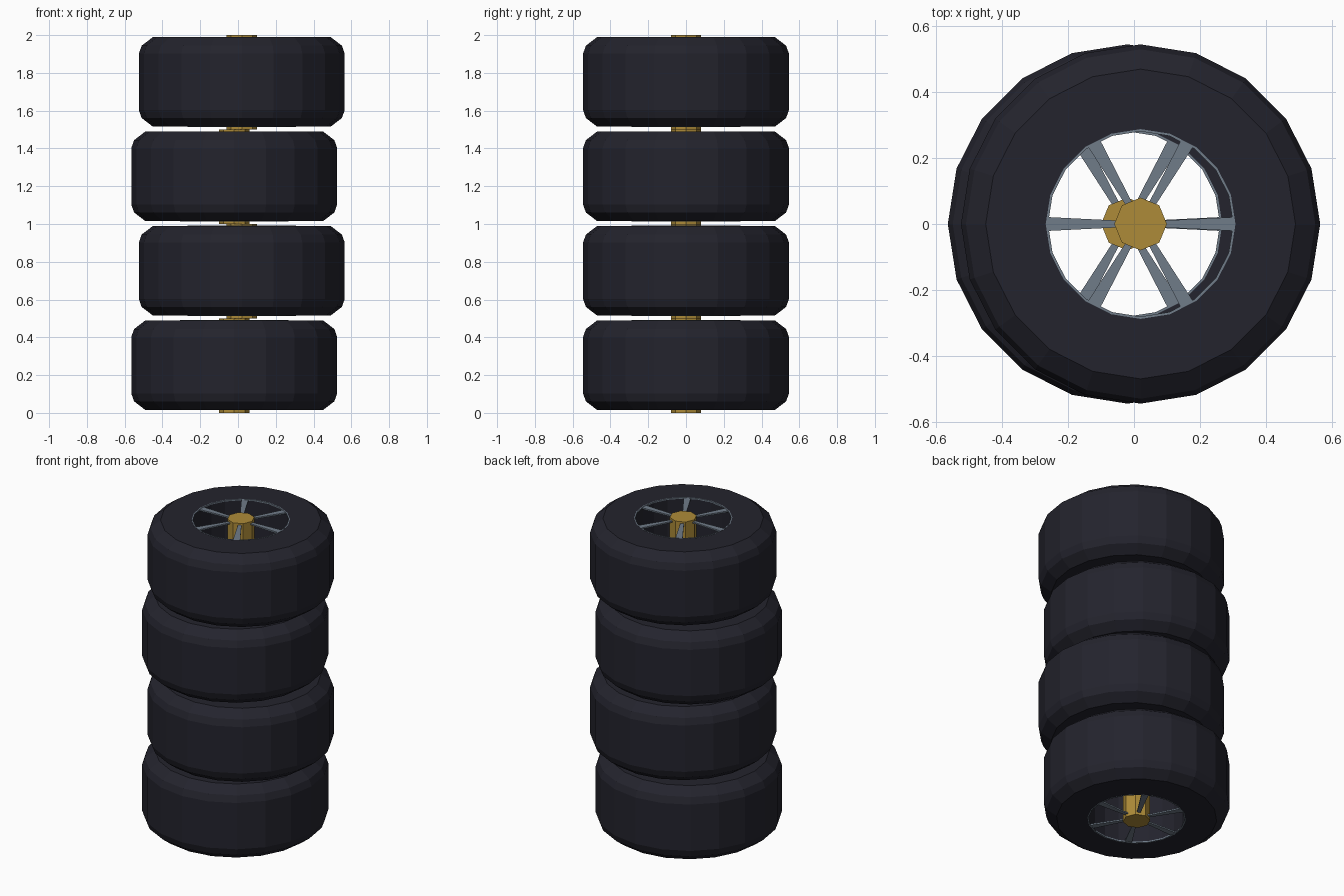
import bpy, bmesh
from math import cos, sin, pi

cube = bpy.data.objects.get("Cube")
if cube:
    bpy.data.objects.remove(cube, do_unlink=True)


def make_material(name, rgb):
    mat = bpy.data.materials.new(name)
    mat.use_nodes = True
    color = (*rgb, 1.0)
    mat.diffuse_color = color
    mat.node_tree.nodes["Principled BSDF"].inputs["Base Color"].default_value = color
    return mat


rubber = make_material("dark rubber", (0.017, 0.017, 0.026))
steel = make_material("blue grey steel", (0.16, 0.20, 0.25))
brass = make_material("brass", (0.42, 0.26, 0.04))


def finish(bm, name, mat):
    bmesh.ops.recalc_face_normals(bm, faces=bm.faces)
    mesh = bpy.data.meshes.new(name)
    bm.to_mesh(mesh)
    bm.free()
    mesh.materials.append(mat)
    return mesh


def lathe(name, profile, sides, mat):
    """Spin a closed (radius, height) loop around z."""
    bm = bmesh.new()
    rings = [[bm.verts.new((r * cos(2 * pi * i / sides), r * sin(2 * pi * i / sides), z))
              for r, z in profile] for i in range(sides)]
    n = len(profile)
    for i in range(sides):
        a, b = rings[i], rings[(i + 1) % sides]
        for j in range(n):
            k = (j + 1) % n
            bm.faces.new((a[j], b[j], b[k], a[k]))
    return finish(bm, name, mat)


def hub_mesh(radius, height):
    bm = bmesh.new()
    bmesh.ops.create_cone(bm, cap_ends=True, segments=8, radius1=radius,
                          radius2=radius, depth=height)
    # Turn the octagon so a corner points along +x
    first = max(bm.verts, key=lambda v: v.co.x).co
    if abs(first.y) > 0.01:
        for v in bm.verts:
            x, y, c = v.co.x, v.co.y, pi / 8
            v.co.x, v.co.y = x * cos(c) - y * sin(c), x * sin(c) + y * cos(c)
    bmesh.ops.translate(bm, verts=bm.verts, vec=(0, 0, height / 2))
    return finish(bm, "hub", brass)


def spokes_mesh(z_low, z_high):
    """Six tapered bars that widen towards the rim."""
    bm = bmesh.new()
    outline = [(0.06, -0.01), (0.283, -0.021), (0.283, 0.021), (0.06, 0.01)]
    for s in range(6):
        a = s * pi / 3
        low, high = [[bm.verts.new((x * cos(a) - y * sin(a), x * sin(a) + y * cos(a), z))
                      for x, y in outline] for z in (z_low, z_high)]
        bm.faces.new(low)
        bm.faces.new(high)
        for i in range(4):
            j = (i + 1) % 4
            bm.faces.new((low[i], low[j], high[j], high[i]))
    return finish(bm, "spokes", steel)


# Tyre cross-section: straight bore, flat sidewalls, two-step shoulders
bottom, top, bore = 0.015, 0.49, 0.286
shoulder = [(0.47, 0), (0.53, 0.046), (0.545, 0.088)]
tyre_profile = ([(bore, bottom)] + [(r, bottom + d) for r, d in shoulder]
                + [(r, top - d) for r, d in reversed(shoulder)] + [(bore, top)])


def rim_profile(z):
    return [(0.281, z), (0.288, z), (0.288, z + 0.008), (0.281, z + 0.008)]


parts = {
    "tyre": lathe("tyre", tyre_profile, 20, rubber),
    "upper_rim": lathe("upper_rim", rim_profile(top - 0.007), 20, steel),
    "lower_rim": lathe("lower_rim", rim_profile(bottom - 0.001), 20, steel),
    "upper_spokes": spokes_mesh(top - 0.01, top - 0.001),
    "lower_spokes": spokes_mesh(bottom + 0.001, bottom + 0.01),
    "hub": hub_mesh(0.08, 0.5),
}

# Stack four wheels, shifted alternately to each side
for level in range(4):
    shift = 0.02 if level % 2 else -0.02
    for part, mesh in parts.items():
        obj = bpy.data.objects.new(f"{part}_{level + 1}", mesh)
        obj.location = (shift, 0, level * 0.5)
        bpy.context.collection.objects.link(obj)
